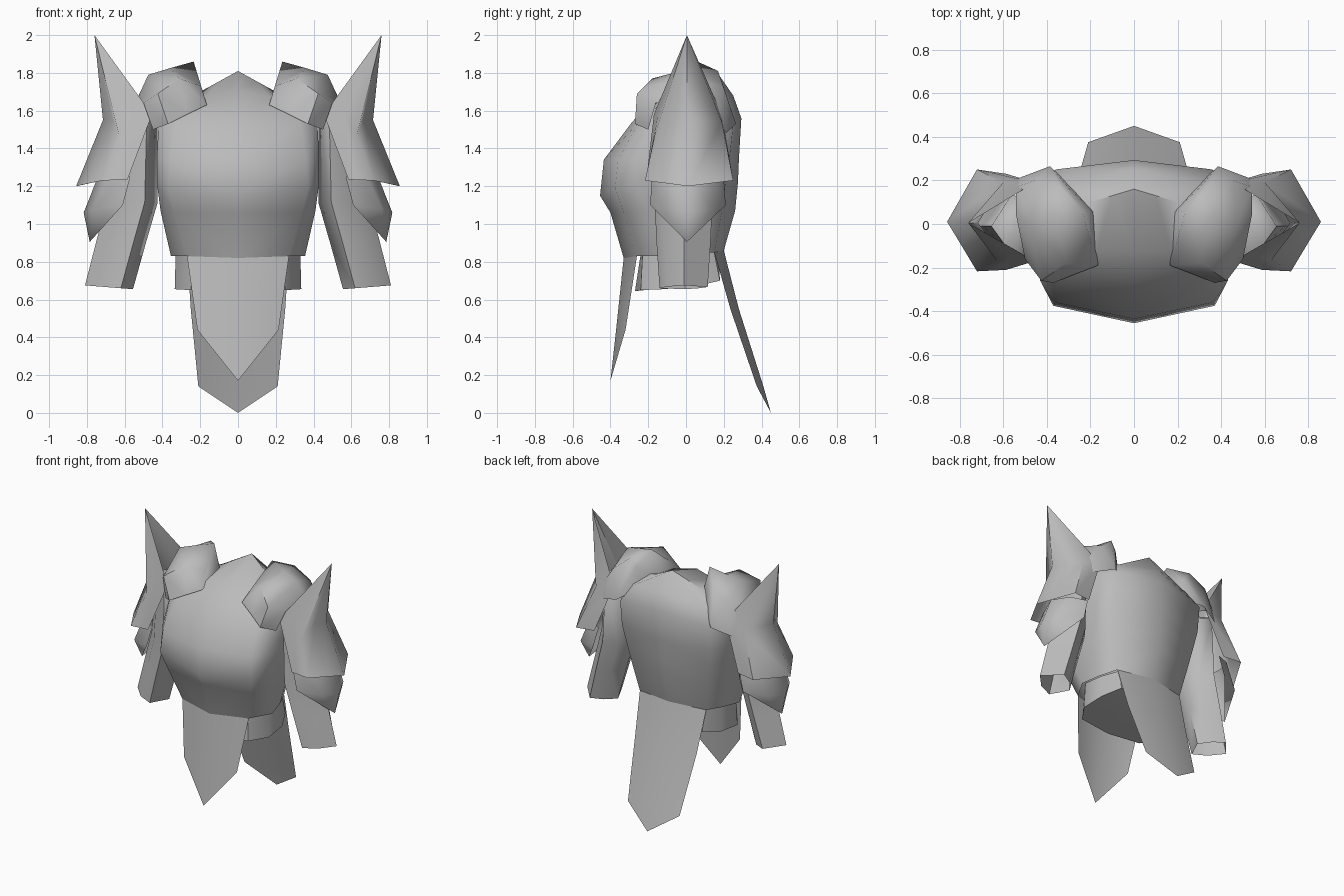
import bpy, bmesh, math
from mathutils import Vector

steel = bpy.data.materials.new("grey steel")
steel.diffuse_color = (0.5, 0.5, 0.5, 1)


def finish(name, bm, pivot, angle=60):
    """Weld, face the plates away from the pivot, mirror across x = 0."""
    bmesh.ops.remove_doubles(bm, verts=bm.verts, dist=0.002)
    bmesh.ops.recalc_face_normals(bm, faces=bm.faces)
    p = Vector(pivot)
    if sum(f.normal.dot(f.calc_center_median() - p) * f.calc_area() for f in bm.faces) < 0:
        bmesh.ops.reverse_faces(bm, faces=bm.faces)
    me = bpy.data.meshes.new(name)
    bm.to_mesh(me)
    bm.free()
    me.materials.append(steel)
    ob = bpy.data.objects.new(name, me)
    bpy.context.collection.objects.link(ob)
    bpy.ops.object.select_all(action='DESELECT')
    ob.select_set(True)
    bpy.context.view_layer.objects.active = ob
    bpy.ops.object.shade_smooth_by_angle(angle=math.radians(angle))
    mod = ob.modifiers.new("mirror", 'MIRROR')
    mod.merge_threshold = 0.002
    return ob


def sheet(name, rows, pivot, closed=False, angle=60):
    """Skin a plate through rows of points; one-point rows become a tip."""
    bm = bmesh.new()
    grid = [[bm.verts.new(p) for p in r] for r in rows]
    for a, b in zip(grid, grid[1:]):
        n = max(len(a), len(b))
        for i in range(n if closed else n - 1):
            j = (i + 1) % n
            quad = [a[min(i, len(a) - 1)], a[min(j, len(a) - 1)],
                    b[min(j, len(b) - 1)], b[min(i, len(b) - 1)]]
            quad = list(dict.fromkeys(quad))
            if len({tuple(round(c, 3) for c in v.co) for v in quad}) > 2:
                bm.faces.new(quad)
    return finish(name, bm, pivot, angle)


# Breastplate and backplate, right half from front middle to back middle
torso = [
    [(0, -.33, .82), (.27, -.26, .83), (.355, -.11, .83), (.32, .03, .84), (.27, .15, .85), (0, .2, .86)],
    [(0, -.40, 1.06), (.34, -.33, 1.06), (.41, -.2, 1.07), (.37, .06, 1.07), (.31, .19, 1.07), (0, .26, 1.07)],
    [(0, -.455, 1.15), (.37, -.375, 1.19), (.43, -.26, 1.22), (.40, .08, 1.22), (.34, .21, 1.22), (0, .275, 1.22)],
    [(0, -.435, 1.34), (.36, -.36, 1.34), (.43, -.26, 1.34), (.42, .1, 1.34), (.36, .23, 1.34), (0, .28, 1.34)],
    [(0, -.285, 1.54), (.33, -.25, 1.54), (.42, -.18, 1.54), (.42, .1, 1.54), (.36, .25, 1.52), (0, .293, 1.56)],
    [(0, -.13, 1.71), (.17, -.12, 1.67), (.4, -.08, 1.68), (.42, .06, 1.68), (.3, .19, 1.63), (0, .25, 1.68)],
    [(0, .16, 1.81), (.1, .13, 1.755), (.2, .1, 1.7), (.2, .1, 1.7), (.2, .1, 1.7), (0, .16, 1.81)],
]
sheet("torso", torso, (0, 0, 1.2))

# Hanging front and back tabards
sheet("front_tabard", [
    [(0, -.33, .82), (.27, -.26, .83)],
    [(0, -.37, .44), (.215, -.32, .44)],
    [(0, -.40, .17)]], (0, 0, .5))
sheet("back_tabard", [
    [(0, .2, .86), (.27, .15, .85)],
    [(0, .28, .55), (.25, .235, .55)],
    [(0, .41, .14), (.21, .375, .14)],
    [(0, .45, 0)]], (0, 0, .5))

# Hip block under the waist, closed underneath
sheet("hip_block", [
    [(0, -.24, .84), (.24, -.23, .84), (.33, -.11, .84), (.31, .03, .84), (.25, .15, .85), (0, .17, .85)],
    [(0, -.27, .645), (.25, -.24, .65), (.335, -.12, .655), (.325, .05, .67), (.26, .18, .7), (0, .18, .7)],
    [(0, 0, .67)]], (0, 0, .8), angle=45)

# Sleeves: diamond-like tubes leaning outwards, open at the wrist
SECTION = [(.127, 0), (.02, .125), (-.062, .08), (-.127, .005), (-.063, -.13), (.04, -.09)]


def ring(x, z, sx, sy):
    return [(x + sx * u, sy * v - .01, z + .08 * u) for u, v in SECTION]


sheet("sleeve", [[(.53, .01, 1.62)], ring(.54, 1.56, .9, 1.2), ring(.56, 1.12, 1.05, 1.2),
                 ring(.62, .9, 1.02, 1.12), ring(.683, .665, 1, 1)],
      (.58, 0, 1.1), closed=True)

# Elbow guards: plate wrapped around the arm, ending in a low point
sheet("elbow_guard", [
    [(.57, -.18, 1.25), (.68, -.13, 1.26), (.73, .01, 1.28), (.68, .15, 1.26), (.57, .2, 1.25)],
    [(.61, -.19, 1.1), (.76, -.12, 1.08), (.817, .01, 1.06), (.76, .14, 1.08), (.61, .21, 1.1)],
    [(.785, .005, .905)]], (.5, 0, 1.15))

# Upper arm plates rising to a folded spike
sheet("spiked_arm_plate", [
    [(.585, -.21, 1.235), (.62, -.212, 1.234), (.72, -.217, 1.23), (.79, -.1, 1.215),
     (.857, .01, 1.2), (.72, .25, 1.23), (.585, .23, 1.235)],
    [(.455, -.17, 1.58), (.565, -.15, 1.58), (.63, -.165, 1.47), (.665, -.06, 1.56),
     (.715, .005, 1.55), (.6, .19, 1.54), (.455, .19, 1.58)],
    [(.76, .005, 2.0)]], (.5, 0, 1.4))

# Shoulder pads arching from front to back
inner, tail = (.165, -.19, 1.63), (.385, .265, 1.53)
sheet("shoulder_pad", [
    [inner, inner, (.27, -.23, 1.58), (.37, -.27, 1.53), (.45, -.2, 1.5)],
    [inner, (.195, -.09, 1.73), (.31, -.18, 1.77), (.425, -.26, 1.69), (.50, -.16, 1.64)],
    [(.18, .055, 1.67), (.235, .06, 1.86), (.36, .03, 1.825), (.475, 0, 1.79), (.54, .04, 1.65)],
    [(.27, .155, 1.60), (.295, .16, 1.75), (.34, .17, 1.81), (.45, .2, 1.72), (.54, .17, 1.6)],
    [tail, tail, tail, tail, (.53, .21, 1.48)]],
    (.36, 0, 1.55))
